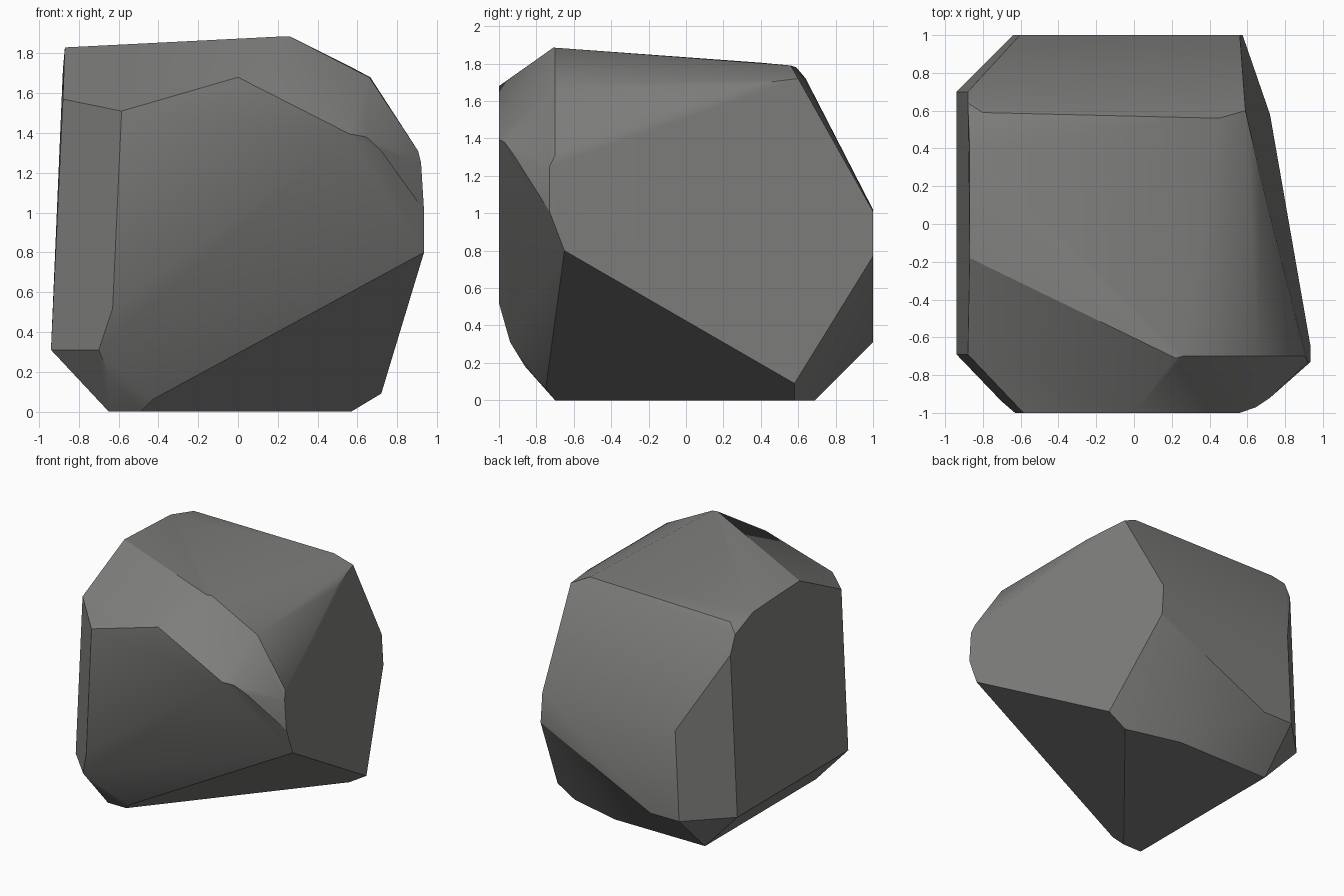
import bpy, bmesh, math

if "Cube" in bpy.data.objects:
    bpy.data.objects.remove(bpy.data.objects["Cube"])

# corner points of the faceted boulder, grouped by side
base = [(-.65, .69, 0), (-.65, -.7, 0), (-.49, -.7, 0), (.57, .58, 0), (.14, .69, 0)]
front = [(-.585, -1, 1.51), (0, -1, 1.68), (.56, -1, 1.395), (-.63, -1, .52),
         (-.70, -.94, .31), (-.645, -.86, .18), (-.43, -.75, .06),
         (.645, -.97, 1.38), (.72, -.92, 1.31)]
right = [(.935, -.65, .80), (.935, -.73, 1.01), (.92, -.73, 1.25), (.905, -.7, 1.31),
         (.66, -.7, 1.68), (.665, .27, 1.68), (.59, .6, 1.72), (.72, .58, .09)]
back = [(.56, 1, 1.01), (.575, 1, .77), (-.39, 1, .31), (-.64, 1, .31), (-.605, 1, 1.02)]
left = [(-.94, .70, .31), (-.94, -.69, .31), (-.88, -.69, 1.57), (-.87, -.18, 1.83),
        (-.87, .40, 1.805), (-.88, .64, 1.72), (-.88, .70, 1.58)]
top = [(.26, -.7, 1.885), (.22, -.71, 1.885), (.45, .56, 1.79), (-.80, .59, 1.78)]

# wrap the corners in a convex skin and merge the flat facets
bm = bmesh.new()
for p in base + front + right + back + left + top:
    bm.verts.new(p)
hull = bmesh.ops.convex_hull(bm, input=bm.verts[:])
loose = [v for v in bm.verts if not v.link_faces]
bmesh.ops.delete(bm, geom=loose, context='VERTS')
bmesh.ops.dissolve_limit(bm, angle_limit=math.radians(2), verts=bm.verts[:], edges=bm.edges[:])
bmesh.ops.recalc_face_normals(bm, faces=bm.faces[:])
mesh = bpy.data.meshes.new("boulder")
bm.to_mesh(mesh)
bm.free()

# plain stone colour
stone = bpy.data.materials.new("grey stone")
stone.diffuse_color = (.21, .21, .205, 1)
stone.use_nodes = True
stone.node_tree.nodes["Principled BSDF"].inputs["Base Color"].default_value = stone.diffuse_color
mesh.materials.append(stone)

boulder = bpy.data.objects.new("boulder", mesh)
bpy.context.collection.objects.link(boulder)
bpy.context.view_layer.objects.active = boulder
boulder.select_set(True)
bpy.ops.object.shade_smooth_by_angle(angle=math.radians(30))
